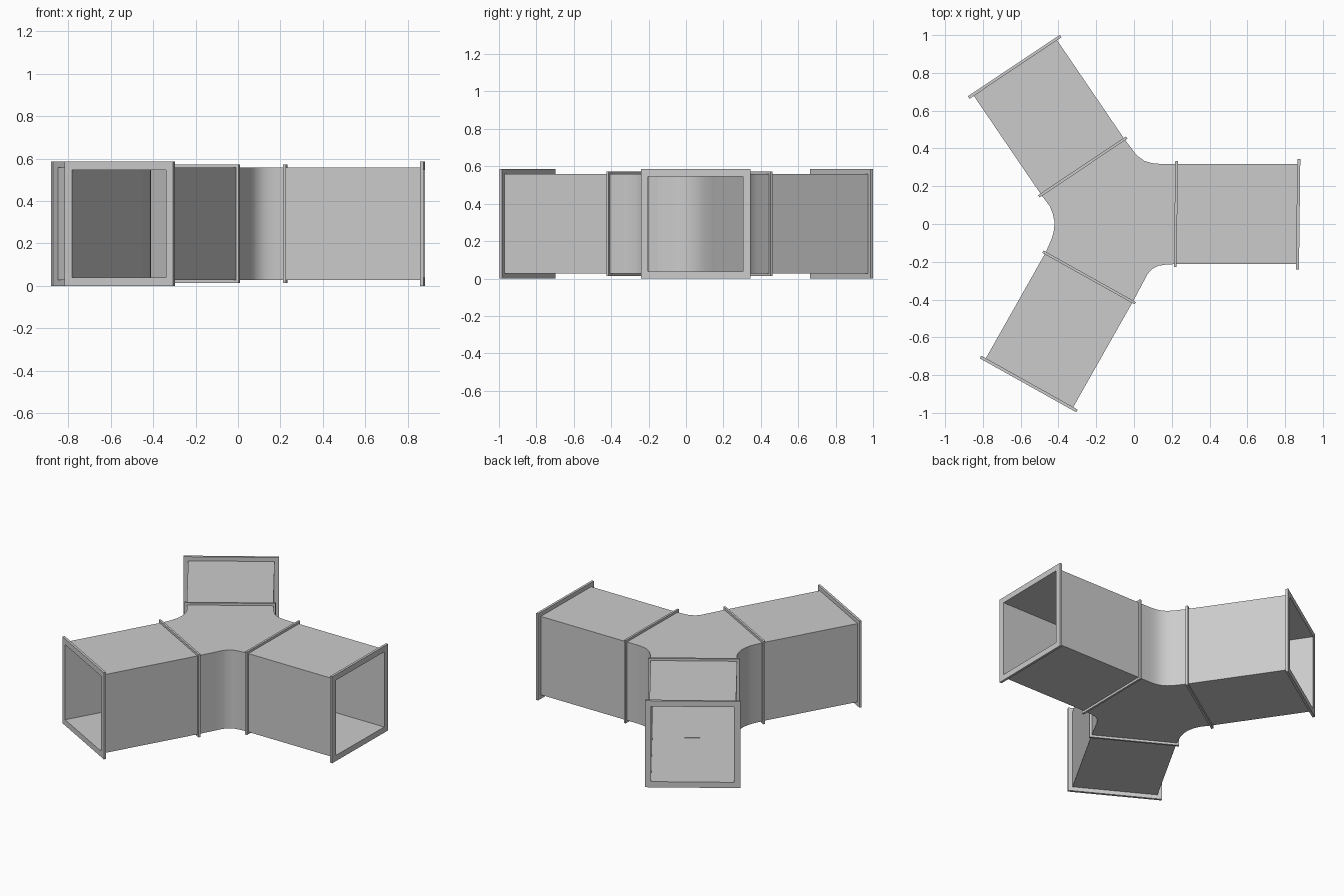
import bpy, bmesh
from math import radians
from mathutils import Matrix, Vector

if "Cube" in bpy.data.objects:
    bpy.data.objects.remove(bpy.data.objects["Cube"])

ZC = 0.2925          # height of the duct centre line
HALF = 0.265         # half outer width of the duct
BORE = 0.255         # half inner width of the duct

# Per branch: joint centre, mouth centre, heading of the flange normals
ARMS = {
    "right": ((0.222, 0.053), (0.869, 0.052), -0.7),
    "back_left": ((-0.271, 0.302), (-0.632, 0.832), 123.7),
    "front_left": ((-0.238, -0.283), (-0.557, -0.847), 240.8),
}
# Rounded wall points between neighbouring branches, counter-clockwise
BENDS = [
    [(0.14, 0.318), (0.095, 0.322), (0.055, 0.334), (0.027, 0.354), (0.003, 0.378)],
    [(-0.446, 0.094), (-0.43, 0.055), (-0.421, 0.012), (-0.423, -0.028), (-0.434, -0.074)],
    [(0.045, -0.316), (0.071, -0.266), (0.095, -0.239), (0.13, -0.221), (0.17, -0.215)],
]


def add_object(name, bm):
    bmesh.ops.recalc_face_normals(bm, faces=bm.faces)
    mesh = bpy.data.meshes.new(name)
    bm.to_mesh(mesh)
    bm.free()
    ob = bpy.data.objects.new(name, mesh)
    bpy.context.collection.objects.link(ob)
    return ob


def square_tube(name, centre, yaw, length, outer, inner):
    """Hollow square section running along its heading."""
    bm = bmesh.new()
    corners = [(-1, -1), (1, -1), (1, 1), (-1, 1)]
    rings = [[bm.verts.new((x, a * r, b * r)) for a, b in corners]
             for x, r in ((-length / 2, outer), (length / 2, outer),
                          (length / 2, inner), (-length / 2, inner))]
    for i in range(4):
        r, s = rings[i], rings[(i + 1) % 4]
        for k in range(4):
            n = (k + 1) % 4
            bm.faces.new((r[k], r[n], s[n], s[k]))
    bm.transform(Matrix.Translation((centre[0], centre[1], ZC)) @ Matrix.Rotation(yaw, 4, 'Z'))
    return add_object(name, bm)


# Three branches, each with a joint flange and a larger mouth flange
outline, openings = [], []
for (side, (m, e, heading)), bend in zip(ARMS.items(), BENDS):
    m, e = Vector(m), Vector(e)
    axis = e - m
    yaw = -axis.angle_signed(Vector((1, 0))) * -1
    square_tube(side + "_duct", (m + e) / 2, yaw, axis.length, HALF, BORE)
    square_tube(side + "_joint_flange", m, radians(heading), 0.014, 0.28, BORE - 0.001)
    square_tube(side + "_mouth_flange", e, radians(heading), 0.016, 0.2925, BORE - 0.001)
    across = Vector((-axis.y, axis.x)).normalized() * HALF
    openings.append(len(outline))
    outline += [m - across, m + across] + [Vector(p) for p in bend]

# Central junction: roof, floor and curved walls, open at the branches
bm = bmesh.new()
low = [bm.verts.new((p.x, p.y, ZC - HALF)) for p in outline]
high = [bm.verts.new((p.x, p.y, ZC + HALF)) for p in outline]
bm.faces.new(high)
bm.faces.new(low[::-1])
for i in range(len(outline)):
    if i not in openings:
        n = (i + 1) % len(outline)
        bm.faces.new((low[i], low[n], high[n], high[i]))
junction = add_object("junction", bm)
shell = junction.modifiers.new("wall", 'SOLIDIFY')
shell.thickness = HALF - BORE
shell.offset = -1
shell.use_even_offset = True
bpy.context.view_layer.objects.active = junction
junction.select_set(True)
bpy.ops.object.modifier_apply(modifier=shell.name)
bpy.ops.object.shade_smooth_by_angle(angle=radians(40))
